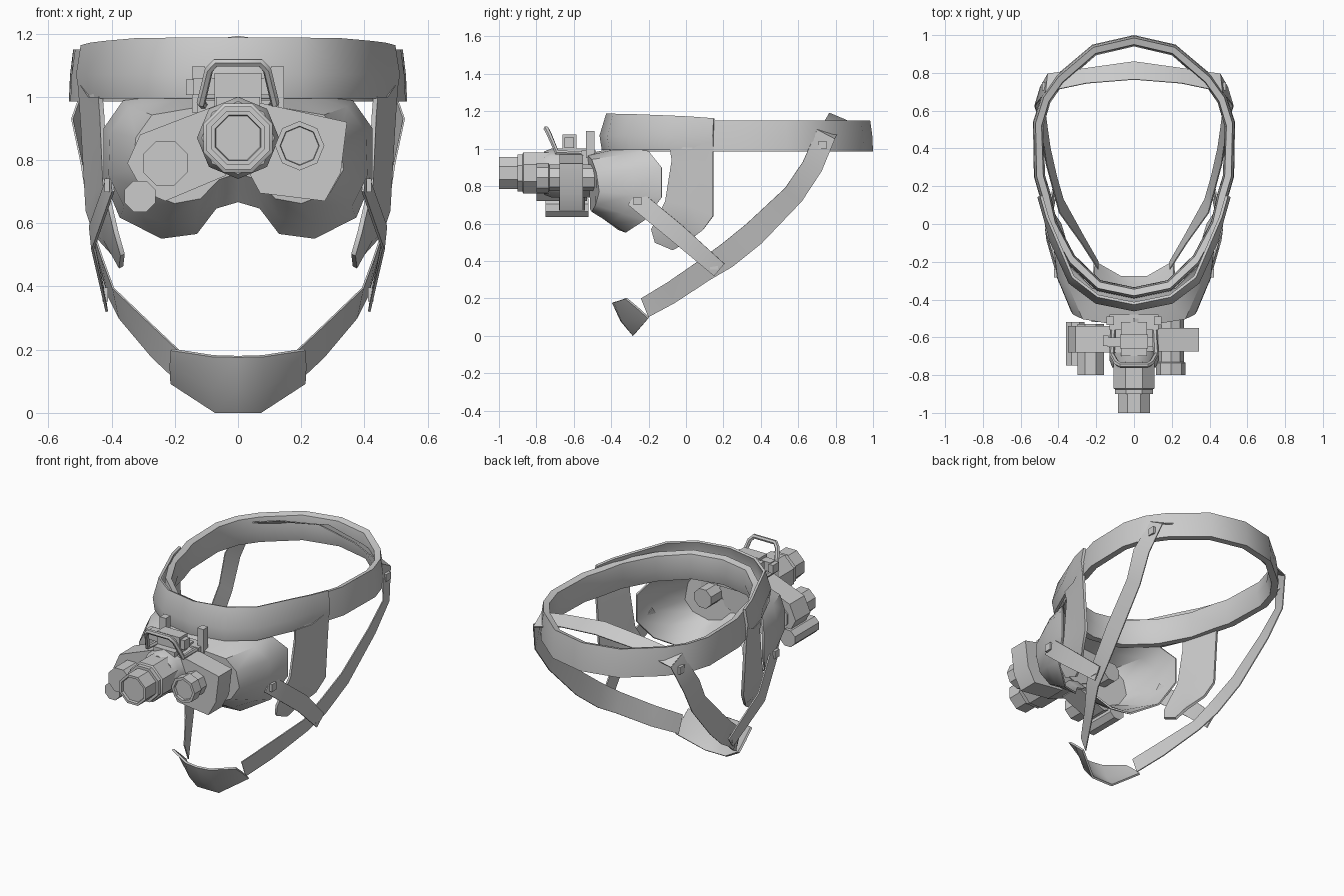
import bpy, bmesh, math
from mathutils import Vector

if "Cube" in bpy.data.objects:
    bpy.data.objects.remove(bpy.data.objects["Cube"])


def finish(name, bm, mirror=False, thick=0):
    bmesh.ops.remove_doubles(bm, verts=bm.verts, dist=0.0001)
    bmesh.ops.recalc_face_normals(bm, faces=bm.faces)
    me = bpy.data.meshes.new(name)
    bm.to_mesh(me)
    bm.free()
    ob = bpy.data.objects.new(name, me)
    bpy.context.collection.objects.link(ob)
    if mirror:
        ob.modifiers.new("mirror", 'MIRROR').use_clip = True
    if thick:
        m = ob.modifiers.new("thickness", 'SOLIDIFY')
        m.thickness, m.offset = thick, 0
    return ob


def grid(name, rows, mirror=True, thick=0.0, closed=False, cap=False):
    """Skin rows of points; closed joins each row to itself, cap fills the end rows."""
    bm = bmesh.new()
    vs = [[bm.verts.new(p) for p in r] for r in rows]
    n = len(rows[0])
    for a, b in zip(vs, vs[1:]):
        for i in range(n if closed else n - 1):
            j = (i + 1) % n
            bm.faces.new((a[i], a[j], b[j], b[i]))
    if cap:
        bm.faces.new(vs[-1])
        if closed:
            bm.faces.new(vs[0])
    return finish(name, bm, mirror, thick)


def tube(name, x, z, profile, turn=0.5, sides=8):
    """Lathe of (y, radius) pairs along y."""
    rows = []
    for y, r in profile:
        angs = [(i + turn) * 2 * math.pi / sides for i in range(sides)]
        rows.append([(x + r * math.cos(a), y, z + r * math.sin(a)) for a in angs])
    return grid(name, rows, False, closed=True, cap=True)


def plate(name, outline, y0, y1):
    """Front-view outline extruded along y."""
    return grid(name, [[(x, y, z) for x, z in outline] for y in (y0, y1)],
                False, closed=True, cap=True)


def box(name, x0, x1, y0, y1, z0, z1):
    return plate(name, [(x0, z0), (x1, z0), (x1, z1), (x0, z1)], y0, y1)


def inset(x, y, d):
    v = Vector((x, y - 0.3))
    v *= 1 - d / v.length
    return v.x, v.y + 0.3


# head band (closed half ring, mirrored, so the cut ends stay open)
band = [(0, 1.0), (.22, .95), (.41, .79), (.49, .68), (.535, .54), (.53, .25), (.498, .14),
        (.458, -.02), (.348, -.215), (.195, -.355), (0, -.395)]
section = [(.015, 1.15), (.004, 1.07), (0, .985), (.04, .985), (.06, 1.06), (.05, 1.14)]
grid("head_band", [[(*inset(x, y, d), z) for d, z in section] for x, y in band], closed=True)

# brow band and hanging side flaps
brow = [(0, -.455), (.2, -.415), (.34, -.31), (.44, -.09), (.472, .03), (.505, .145)]
tops = [1.185, 1.185, 1.183, 1.175, 1.17, 1.162]
grid("brow_band", [[(*inset(x, y, .035 if x < .45 else .015), t), (*inset(x, y, 0), 1.07),
                    (*inset(x, y, .012), .995)] for (x, y), t in zip(brow, tops)], thick=.015)
grid("side_flap", [
    [(.435, -.085, 1.0), (.467, .03, 1.0), (.5, .145, 1.05)],
    [(.43, -.075, .94), (.46, .03, .92), (.49, .145, .9)],
    [(.42, -.11, .72), (.445, .02, .7), (.475, .145, .64)],
    [(.385, -.185, .57), (.42, -.02, .55), (.45, .09, .565)],
    [(.365, -.165, .5), (.37, -.07, .46), (.39, 0, .5)]], thick=.015)

# goggle mask, open at the back
rear = [(0, -.38, 1), (.22, -.34, 1), (.36, -.2, .985), (.42, -.13, .9), (.42, -.13, .74),
        (.37, -.22, .62), (.24, -.32, .555), (.13, -.36, .57), (.07, -.42, .65), (0, -.43, .67)]
front = [(0, -.52, .97), (.15, -.52, .96), (.27, -.5, .94), (.32, -.475, .87), (.33, -.46, .77),
         (.29, -.48, .7), (.2, -.5, .665), (.12, -.51, .68), (.06, -.51, .74), (0, -.51, .76)]
middle = [tuple((Vector(a) * .55 + Vector(b) * .45) + Vector((a[0] * .06, 0, 0)))
          for a, b in zip(rear, front)]
middle = [(min(x, .415), y, z) for x, y, z in middle]
grid("goggle_mask", [rear, middle, front], thick=.01, cap=True)

# main scope and side sensors
tube("main_scope", 0, .87, [(-.5, .118), (-.87, .118), (-.875, .108), (-.9, .108), (-.9, .092),
                            (-1, .092), (-1, .078), (-.985, .075)])
tube("scope_collar", 0, .87, [(-.5, .13), (-.72, .13), (-.76, .115)], 0)
tube("right_lens", .195, .845, [(-.49, .07), (-.73, .07), (-.735, .078), (-.8, .078),
                                (-.8, .062), (-.785, .06)], 0)
tube("left_lens", -.23, .79, [(-.53, .076), (-.8, .076)])
tube("small_lamp", -.31, .685, [(-.52, .053), (-.75, .053)])
plate("right_housing", [(.04, .75), (.07, .695), (.275, .67), (.325, .76), (.345, .92),
                        (.05, .985)], -.675, -.55)
plate("left_housing", [(-.04, .75), (-.23, .67), (-.3, .7), (-.35, .79), (-.31, .88),
                       (-.05, .98)], -.68, -.54)
for s in (-1, 1):
    tube("eyepiece", s * .17, .84, [(-.52, .06), (-.4, .06)])
    box("mount_ear", s * .125 - .02, s * .125 + .02, -.535, -.49, .95, 1.095)

# mount on top of the scope
box("mount_base", -.13, .13, -.56, -.48, .9, .99)
box("mount_block", -.075, .075, -.66, -.585, .97, 1.075)
box("mount_bridge", -.07, .07, -.7, -.52, .95, 1.0)
box("mount_crossbar", -.14, .1, -.65, -.6, 1.005, 1.06)
box("crossbar_knob", -.165, -.135, -.645, -.59, 1.005, 1.055)

# carry loop
half = [(.11, -.55, .975), (.117, -.69, .98), (.092, -.735, 1.085), (.07, -.748, 1.108)]
path = half + [(-x, y, z) for x, y, z in reversed(half)]
cu = bpy.data.curves.new("mount_loop", 'CURVE')
cu.dimensions, cu.bevel_depth, cu.bevel_resolution, cu.use_fill_caps = '3D', .014, 1, True
sp = cu.splines.new('POLY')
sp.points.add(len(path) - 1)
for p, co in zip(sp.points, path):
    p.co = (*co, 1)
bpy.context.collection.objects.link(bpy.data.objects.new("mount_loop", cu))

# chin strap and cup
grid("chin_strap", [
    [(.465, .70, 1.1), (.455, .795, 1.05)], [(.525, .625, .93), (.495, .725, .88)],
    [(.495, .53, .79), (.475, .62, .72)], [(.465, .32, .595), (.445, .405, .495)],
    [(.43, .19, .49), (.41, .25, .37)], [(.395, .06, .395), (.375, .13, .3)],
    [(.28, -.1, .285), (.27, -.06, .175)], [(.19, -.24, .2), (.19, -.2, .1)]], thick=.006)
grid("chin_cup", [
    [(0, -.39, .178), (0, -.345, .08), (0, -.28, .003)],
    [(.08, -.38, .18), (.08, -.34, .08), (.07, -.28, .003)],
    [(.21, -.32, .2), (.213, -.26, .15), (.21, -.2, .095)]], thick=.012)

# link strap between mask and chin strap
grid("link_strap", [
    [(.40, -.25, .78), (.395, -.31, .7)], [(.468, -.02, .59), (.46, -.085, .515)],
    [(.425, .205, .385), (.415, .15, .32)]], thick=.008)

# rear strap over the band
grid("rear_strap", [
    [(0, .765, 1.19), (0, .86, 1.15)], [(.25, .745, 1.155), (.25, .825, 1.115)],
    [(.465, .70, 1.1), (.455, .795, 1.05)]], thick=.006)

# strap buckles
for s in (-1, 1):
    for x, y, z in ((.415, -.26, .72), (.42, .15, .375), (.48, .73, 1.02)):
        box("strap_buckle", s * x - .008, s * x + .008, y - .022, y + .022, z - .022, z + .022)

# apply modifiers, then smooth the gentle angles only
for ob in bpy.context.collection.objects:
    ob.select_set(True)
    bpy.context.view_layer.objects.active = ob
bpy.ops.object.convert(target='MESH')
bpy.ops.object.shade_smooth_by_angle(angle=math.radians(44))
